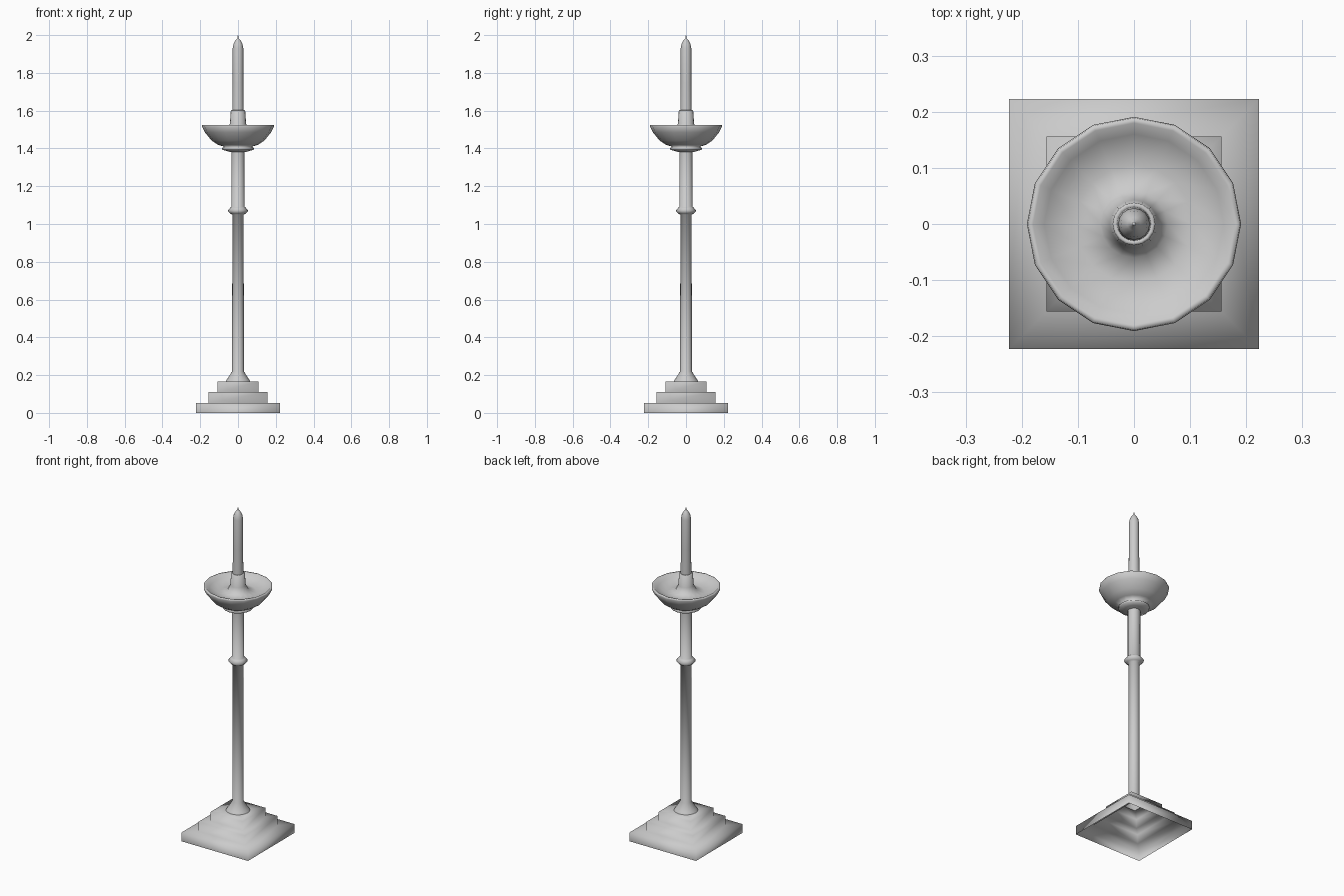
import bpy, bmesh
from math import cos, sin, tau, sqrt


def lathe(name, profile, sides=16, turn=0.0, scale=1.0):
    """Revolve (radius, z) points around z; a zero radius closes to a point."""
    bm = bmesh.new()
    rings = []
    for r, z in profile:
        n = 1 if r == 0 else sides
        rings.append([bm.verts.new((r * scale * cos(turn + tau * i / sides),
                                    r * scale * sin(turn + tau * i / sides), z))
                      for i in range(n)])
    for a, b in zip(rings, rings[1:]):
        for i in range(sides):
            j = (i + 1) % sides
            if len(b) == 1:
                bm.faces.new((a[i], a[j], b[0]))
            else:
                bm.faces.new((a[i], a[j], b[j], b[i]))
    for f in bm.faces:
        f.smooth = True
    mesh = bpy.data.meshes.new(name)
    bm.to_mesh(mesh)
    bm.free()
    obj = bpy.data.objects.new(name, mesh)
    bpy.context.collection.objects.link(obj)
    return obj


# Stepped square base, open underneath
lathe("stepped_base", [
    (0.223, 0), (0.223, 0.053), (0.156, 0.053), (0.156, 0.11),
    (0.108, 0.11), (0.108, 0.165), (0.04, 0.165)],
    sides=4, turn=tau / 8, scale=sqrt(2))

# Flared foot, shaft and knop ring
lathe("shaft", [
    (0.066, 0.165), (0.058, 0.178), (0.031, 0.22), (0.030, 1.05),
    (0.040, 1.055), (0.054, 1.07), (0.040, 1.088), (0.034, 1.092),
    (0.034, 1.385)])

# Drip bowl with moulded underside, rim and inner cone up to the candle cup
lathe("drip_bowl", [
    (0.034, 1.38), (0.055, 1.385), (0.083, 1.393), (0.085, 1.402),
    (0.075, 1.41), (0.108, 1.42), (0.140, 1.442), (0.175, 1.485),
    (0.191, 1.516), (0.189, 1.525), (0.180, 1.525), (0.160, 1.505),
    (0.105, 1.485), (0.060, 1.495), (0.043, 1.53), (0.038, 1.60),
    (0.033, 1.603), (0.028, 1.595)])

# Candle with pointed tip and wick
lathe("candle", [
    (0.031, 1.55), (0.028, 1.75), (0.028, 1.93), (0.023, 1.955),
    (0.012, 1.975), (0.004, 1.983), (0.003, 1.995), (0, 2.0)])
